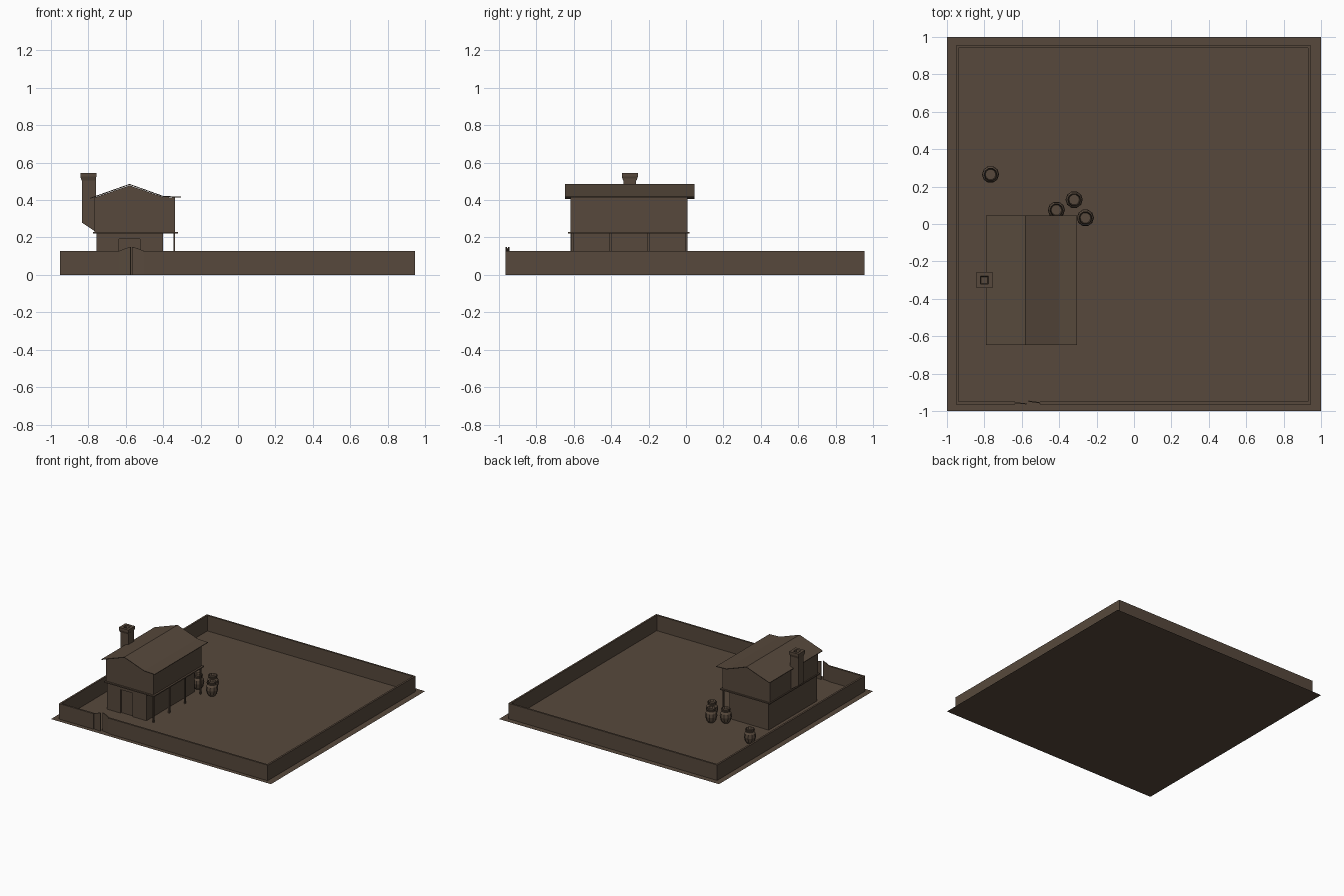
import bpy, bmesh, math
from mathutils import Matrix

if "Cube" in bpy.data.objects:
    bpy.data.objects.remove(bpy.data.objects["Cube"])

mat = bpy.data.materials.new("earth_brown")
mat.diffuse_color = (0.095, 0.066, 0.045, 1)
mat.use_nodes = True
mat.node_tree.nodes["Principled BSDF"].inputs["Base Color"].default_value = mat.diffuse_color


def make(name, verts, faces):
    me = bpy.data.meshes.new(name)
    me.from_pydata(verts, [], faces)
    bm = bmesh.new()
    bm.from_mesh(me)
    bmesh.ops.recalc_face_normals(bm, faces=bm.faces)
    bm.to_mesh(me)
    bm.free()
    me.materials.append(mat)
    ob = bpy.data.objects.new(name, me)
    bpy.context.collection.objects.link(ob)
    return ob


def prism(name, profile, y0, y1):
    """Extrude an (x, z) profile along y."""
    n = len(profile)
    v = [(x, y, z) for y in (y0, y1) for x, z in profile]
    f = [tuple(range(n)), tuple(range(n, 2 * n))]
    f += [(i, (i + 1) % n, n + (i + 1) % n, n + i) for i in range(n)]
    return make(name, v, f)


def box(name, x0, x1, y0, y1, z0, z1):
    return prism(name, [(x0, z0), (x1, z0), (x1, z1), (x0, z1)], y0, y1)


def lathe(name, x, y, prof, n, turn=0.0):
    """Revolve an (r, z) profile with n sides."""
    v = [(x + r * math.cos(turn + 2 * math.pi * k / n),
          y + r * math.sin(turn + 2 * math.pi * k / n), z)
         for r, z in prof for k in range(n)]
    f = [(i * n + k, i * n + (k + 1) % n, (i + 1) * n + (k + 1) % n, (i + 1) * n + k)
         for i in range(len(prof) - 1) for k in range(n)]
    last = (len(prof) - 1) * n
    f += [tuple(range(n)), tuple(range(last, last + n))]
    return make(name, v, f)


# ground plate
make("ground", [(-1, -1, 0), (1, -1, 0), (1, 1, 0), (-1, 1, 0)], [(0, 1, 2, 3)])

# yard wall, with a gap for the gate in front
X0, X1, Y0, Y1, T, H = -0.952, 0.946, -0.965, 0.955, 0.015, 0.127
G0, G1 = -0.637, -0.502
box("wall_left", X0, X0 + T, Y0, Y1, 0, H)
box("wall_right", X1 - T, X1, Y0, Y1, 0, H)
box("wall_back", X0 + T, X1 - T, Y1 - T, Y1, 0, H)
box("wall_front_left", X0 + T, G0, Y0, Y0 + T, 0, H)
box("wall_front_right", G1, X1 - T, Y0, Y0 + T, 0, H)

# gate leaves, slightly ajar
for name, hinge, w, ang in (("gate_left", G0, 0.064, -5), ("gate_right", G1, -0.064, -8)):
    leaf = prism(name, [(0, 0), (w, 0), (w, 0.15), (w * 0.6, 0.143), (0, H)], -0.003, 0.003)
    leaf.data.transform(Matrix.Translation((hinge, -0.956, 0)) @
                        Matrix.Rotation(math.radians(ang), 4, 'Z'))

# ground floor with recessed doorway
HY0, HY1 = -0.617, 0.008
box("lower_floor", -0.757, -0.40, HY0 + 0.012, HY1, 0, 0.222)
box("lower_front_left", -0.757, -0.635, HY0, HY0 + 0.012, 0, 0.222)
box("lower_front_right", -0.525, -0.40, HY0, HY0 + 0.012, 0, 0.222)
box("door_lintel", -0.635, -0.525, HY0, HY0 + 0.012, 0.193, 0.222)

# floor slab and upper storey with gable ends
box("floor_slab", -0.776, -0.322, -0.632, 0.02, 0.22, 0.229)
prism("upper_floor", [(-0.768, 0.229), (-0.337, 0.229), (-0.337, 0.414), (-0.40, 0.416),
                      (-0.58, 0.478), (-0.768, 0.413)], HY0, HY1)

# thin roof: two slopes and a flatter porch eave
top = [(-0.79, 0.412), (-0.58, 0.486), (-0.40, 0.422), (-0.305, 0.418)]
prism("roof", top + [(x, z - 0.005) for x, z in reversed(top)], -0.647, 0.045)

# porch posts
for i in range(4):
    y = -0.609 + i * 0.2035
    box("porch_post_%d" % i, -0.346, -0.336, y - 0.007, y + 0.007, 0, 0.222)

# chimney with slanted foot and flared hollow cap
prism("chimney_shaft", [(-0.76, 0.23), (-0.76, 0.515), (-0.835, 0.515), (-0.835, 0.28)],
      -0.334, -0.266)
s = math.sqrt(2)
lathe("chimney_cap", -0.80, -0.30,
      [(0.036 * s, 0.505), (0.043 * s, 0.525), (0.043 * s, 0.545),
       (0.021 * s, 0.545), (0.017 * s, 0.52)], 4, math.pi / 4)

# storage jars
jar = [(0.026, 0), (0.038, 0.018), (0.046, 0.05), (0.042, 0.078), (0.031, 0.092),
       (0.036, 0.108), (0.033, 0.115), (0.028, 0.095)]
for i, (x, y) in enumerate([(-0.767, 0.265), (-0.415, 0.075), (-0.32, 0.13), (-0.26, 0.033)]):
    lathe("jar_%d" % i, x, y, jar, 10)
